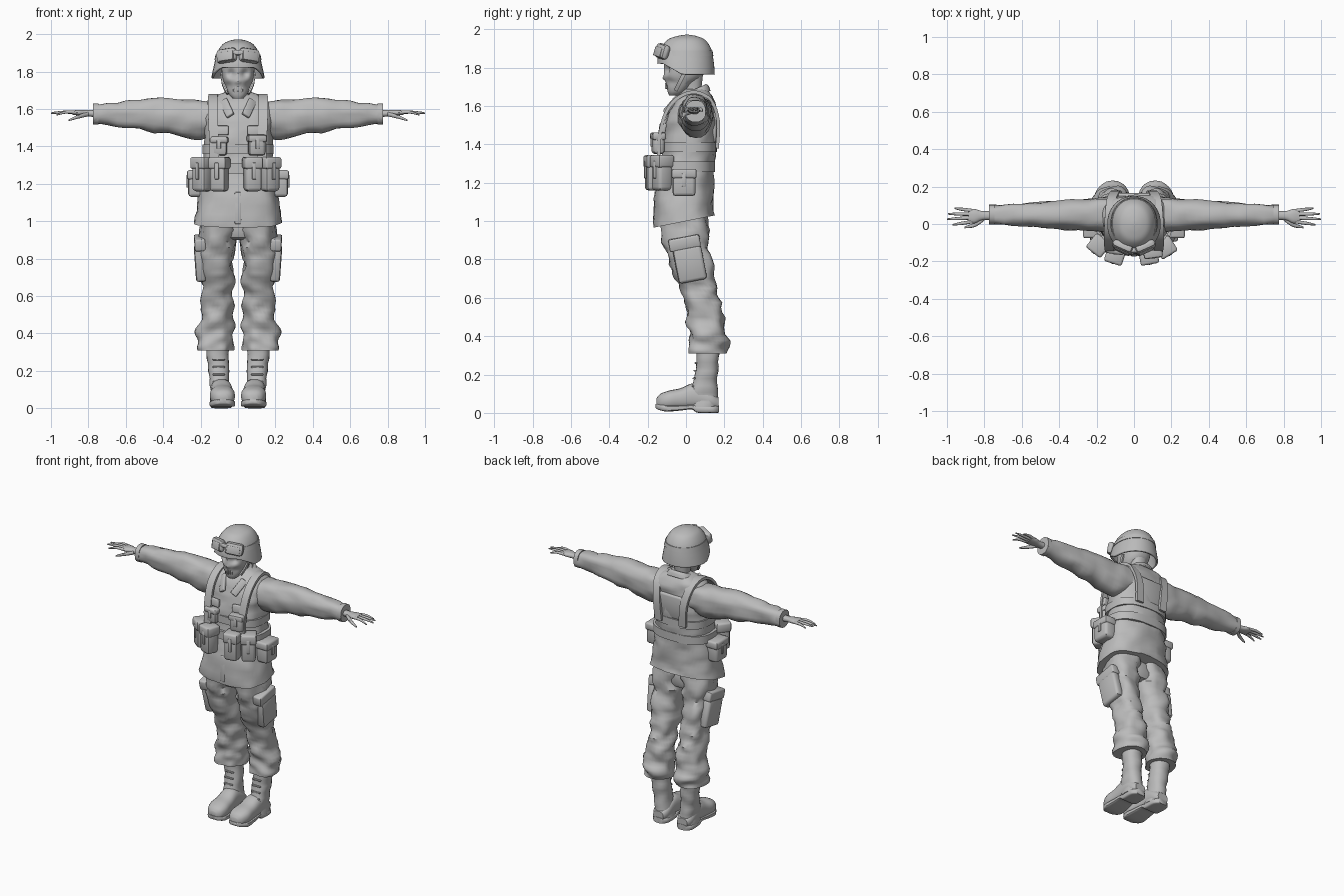
import bpy, bmesh, math
from math import sin, cos, pi, radians
from mathutils import Vector, Matrix, noise

if "Cube" in bpy.data.objects:
    bpy.data.objects.remove(bpy.data.objects["Cube"], do_unlink=True)

grey = bpy.data.materials.new("plain_grey")
grey.use_nodes = True
grey.diffuse_color = (.5, .5, .5, 1)
grey.node_tree.nodes["Principled BSDF"].inputs["Base Color"].default_value = (.5, .5, .5, 1)

SIDES = (("left", 1), ("right", -1))
ORDER = {"x": lambda t, a, b: (t, a, b), "y": lambda t, a, b: (a, t, b), "z": lambda t, a, b: (a, b, t)}


def finish(name, bm, side=1, angle=45):
    """Turn a bmesh into a shaded object, mirrored when side is negative."""
    for vert in bm.verts:
        vert.co.x *= side
    bmesh.ops.recalc_face_normals(bm, faces=bm.faces)
    mesh = bpy.data.meshes.new(name)
    bm.to_mesh(mesh)
    bm.free()
    mesh.materials.append(grey)
    obj = bpy.data.objects.new(name, mesh)
    bpy.context.collection.objects.link(obj)
    bpy.ops.object.select_all(action="DESELECT")
    obj.select_set(True)
    bpy.context.view_layer.objects.active = obj
    bpy.ops.object.shade_smooth_by_angle(angle=radians(angle))
    return obj


def smooth_rings(rings, steps):
    """Catmull-Rom interpolation between the key cross-sections."""
    keys = [Vector(r) for r in rings]
    result = []
    for i in range(len(keys) - 1):
        before, start, end = keys[max(i - 1, 0)], keys[i], keys[i + 1]
        after = keys[min(i + 2, len(keys) - 1)]
        for k in range(steps):
            t = k / steps
            result.append(start + (end - before) * (t / 2)
                          + (before * 2 - start * 5 + end * 4 - after) * (t * t / 2)
                          + (start * 3 - before - end * 3 + after) * (t ** 3 / 2))
    return result + [keys[-1]]


def signed_power(value, power):
    return math.copysign(abs(value) ** power, value)


def loft(name, axis, rings, side=1, count=28, square=2.3, steps=4, folds=0, caps=(True, True), shape=None):
    """Skin over rings of (position, centre a, centre b, radius a, radius b)."""
    bm = bmesh.new()
    loops = []
    for t, a, b, ra, rb in smooth_rings(rings, steps):
        loop = []
        for k in range(count):
            u = signed_power(cos(2 * pi * k / count), 2 / square)
            v = signed_power(sin(2 * pi * k / count), 2 / square)
            co = Vector(ORDER[axis](t, a + ra * u, b + rb * v))
            if folds:
                out = Vector(ORDER[axis](0, u, v)).normalized()
                co += out * folds * noise.noise(Vector((co.x * 12, co.y * 12, co.z * 19)))
            loop.append(bm.verts.new(shape(co) if shape else co))
        loops.append(loop)
    for low, high in zip(loops, loops[1:]):
        for k in range(count):
            n = (k + 1) % count
            bm.faces.new((low[k], low[n], high[n], high[k]))
    for use, loop in zip(caps, (loops[0], loops[-1])):
        if use:
            bm.faces.new(loop)
    return finish(name, bm, side)


def block(name, centre, size, turn=(0, 0, 0), side=1, bevel=.012, taper=1):
    """Rounded box; taper narrows its top."""
    bm = bmesh.new()
    bmesh.ops.create_cube(bm, size=1)
    for vert in bm.verts:
        if vert.co.z > 0:
            vert.co.x *= taper
            vert.co.y *= taper
        vert.co = Vector(c * s for c, s in zip(vert.co, size))
    bmesh.ops.bevel(bm, geom=bm.edges[:], offset=bevel, segments=2, profile=.5, affect="EDGES")
    spin = Matrix.Rotation(radians(turn[2]), 4, "Z") @ Matrix.Rotation(radians(turn[1]), 4, "Y") @ Matrix.Rotation(radians(turn[0]), 4, "X")
    bm.transform(Matrix.Translation(centre) @ spin)
    return finish(name, bm, side)


def ribbon(name, points, width, thick, side=1):
    """Flat strap following a path in the y-z plane at a varying x."""
    bm = bmesh.new()
    path = smooth_rings(points, 4)
    loops = []
    for i, p in enumerate(path):
        along = path[min(i + 1, len(path) - 1)] - path[max(i - 1, 0)]
        out = Vector((1, 0, 0)).cross(along).normalized() * thick / 2
        across = Vector((width / 2, 0, 0))
        loops.append([bm.verts.new(q) for q in (p + across + out, p - across + out, p - across - out, p + across - out)])
    for low, high in zip(loops, loops[1:]):
        for k in range(4):
            n = (k + 1) % 4
            bm.faces.new((low[k], low[n], high[n], high[k]))
    bm.faces.new(loops[0])
    bm.faces.new(loops[-1])
    finish(name, bm, side)


def pouch(name, centre, size, turn=(0, 0, 0), side=1):
    """Pouch body with a closing flap and a fastening tab."""
    block(name, centre, size, turn, side, bevel=.018)
    up = Vector((0, 0, size[2] * .34))
    block(name + "_flap", Vector(centre) + up, (size[0] + .012, size[1] + .012, size[2] * .36), turn, side)
    front = Matrix.Rotation(radians(turn[2]), 3, "Z") @ Vector((0, -size[1] / 2, 0))
    block(name + "_tab", Vector(centre) + front + up * .3, (.022, .016, size[2] * .5), turn, side, .004)


# Jacket: the hem dips at the front
def hem_drop(co):
    if co.z < 1.1:
        co.z += co.y * .2 * (1.1 - co.z) / .1
    return co


loft("jacket", "z", [(1, 0, -.012, .236, .157), (1.12, 0, -.012, .215, .152), (1.25, 0, .005, .195, .138),
     (1.36, 0, .014, .183, .138), (1.48, 0, .02, .18, .136), (1.57, 0, .032, .19, .124), (1.635, 0, .046, .172, .1),
     (1.672, 0, .05, .115, .075), (1.69, 0, .055, .07, .055)], count=40, square=2.6, folds=.014, shape=hem_drop)
block("jacket_placket", (0, -.156, 1.07), (.035, .025, .17), (-3, 0, 0), bevel=.005)
loft("belt", "z", [(z, 0, .005, .205, .147) for z in (1.255, 1.31)], count=40, square=2.6, steps=1)
loft("vest_band", "z", [(z, 0, .014, .191, .147) for z in (1.36, 1.41)], count=40, square=2.6, steps=1)
block("vest_back_panel", (0, .146, 1.49), (.2, .03, .16), (-3, 0, 0))

# Collar: an open band, high at the nape
def collar_tilt(co):
    co.z += (co.y - .05) * .45
    return co


collar = loft("collar", "z", [(1.645, 0, .04, .105, .088), (1.675, 0, .04, .085, .078), (1.69, 0, .035, .072, .07)],
              caps=(False, False), shape=collar_tilt)
collar.modifiers.new("cloth", "SOLIDIFY").thickness = .012
for word, s in SIDES:
    block(word + "_lapel", (.06, -.075, 1.605), (.045, .02, .115), (-32, 32, 12), s, .006)
    ribbon(word + "_shoulder_strap", [(.125, -.142, 1.31), (.13, -.136, 1.45), (.135, -.1, 1.575), (.135, -.035, 1.648),
           (.13, .05, 1.672), (.12, .13, 1.63), (.1, .168, 1.52), (.09, .162, 1.38)], .05, .018, s)
    block(word + "_chest_flap", (.1, -.122, 1.485), (.1, .022, .05), (-8, 0, 10), s, .006)
    pouch(word + "_hip_pouch", (.222, -.01, 1.2), (.12, .09, .14), (0, 0, 90), s)

# Equipment pouches hang slightly unevenly around the waist
for name, x, y, turn in (("outer_right", -.19, -.115, -38), ("inner_right", -.1, -.165, -18),
                         ("inner_left", .078, -.168, 10), ("outer_left", .168, -.125, 32)):
    pouch(name + "_pouch", (x, y, 1.25), (.088, .085, .18), (0, 0, turn))
pouch("left_chest_pouch", (.1, -.146, 1.405), (.09, .062, .11), (0, 0, 8))
pouch("right_chest_pouch", (-.1, -.135, 1.4), (.085, .04, .1), (0, 0, -8))

# Sleeves and hands
for word, s in SIDES:
    loft(word + "_sleeve", "x", [(.12, .05, 1.555, .09, .085), (.2, .05, 1.547, .09, .102), (.3, .05, 1.552, .082, .1),
         (.45, .05, 1.567, .074, .088), (.6, .05, 1.573, .062, .07), (.77, .05, 1.573, .05, .053)], s, 24, folds=.014)
    loft(word + "_cuff", "x", [(x, .05, 1.573, .053, .057) for x in (.745, .775)], s, 24, steps=1)
    loft(word + "_palm", "x", [(.74, .045, 1.575, .024, .02), (.81, .045, 1.577, .024, .017),
         (.85, .042, 1.58, .038, .016), (.885, .042, 1.58, .036, .011)], s, 14)
    for finger, root, tip, reach, z in (("index", .012, -.004, .97, 1.568), ("middle", .033, .026, 1, 1.577),
                                        ("ring", .053, .054, .995, 1.58), ("little", .072, .084, .96, 1.572)):
        loft(f"{word}_{finger}_finger", "x", [(.865, root, 1.581, .009, .009), ((.87 + reach) / 2, (root + tip) / 2, 1.583, .009, .008),
             (reach, tip, z, .004, .004)], s, 10)
    loft(word + "_thumb", "x", [(.8, .03, 1.572, .012, .012), (.85, -.004, 1.56, .012, .011), (.905, -.018, 1.54, .005, .005)], s, 10)

# Trousers, cargo pockets and boots
for word, s in SIDES:
    loft(word + "_trouser_leg", "z", [(1.04, .1, -.005, .1, .12), (.92, .111, .002, .098, .12), (.8, .113, .02, .092, .115),
         (.7, .112, .04, .087, .1), (.6, .11, .08, .083, .092), (.5, .11, .1, .085, .094), (.41, .114, .112, .1, .095),
         (.35, .117, .113, .098, .1), (.31, .115, .108, .088, .099)], s, folds=.026)
    block(word + "_cargo_pocket", (.203, .02, .775), (.055, .15, .18), (11, 4, 0), s, .016)
    block(word + "_cargo_flap", (.203, -.008, .885), (.062, .165, .065), (11, 4, 0), s, .01)
    loft(word + "_boot_shaft", "z", [(.33, .11, .112, .06, .062), (.24, .108, .11, .057, .058), (.16, .1, .1, .052, .064),
         (.09, .092, .09, .055, .077), (.03, .09, .09, .056, .079)], s, 20, folds=.008)
    loft(word + "_boot_foot", "y", [(.17, .09, .05, .038, .03), (.13, .09, .065, .055, .045), (.05, .089, .088, .057, .068),
         (-.03, .085, .073, .062, .055), (-.09, .083, .066, .067, .05), (-.135, .08, .058, .052, .04),
         (-.155, .08, .05, .025, .024)], s, 20, 2.5)
    loft(word + "_boot_sole", "y", [(.173, .09, .02, .03, .019), (.14, .09, .018, .056, .018), (.06, .089, .02, .056, .019),
         (.03, .088, .03, .056, .012), (-.03, .085, .026, .063, .014), (-.1, .083, .024, .068, .017),
         (-.145, .08, .032, .045, .015), (-.158, .08, .036, .02, .01)], s, 20, 5)
    for i in range(4):
        block(f"{word}_lace_{i}", (.103, .052 - i * .005, .26 - i * .04), (.065, .014, .009), (0, 0, 0), s, .003)
block("trouser_seat", (0, 0, .97), (.17, .18, .14), bevel=.04)

# Head: a bony mask with sunken eyes, nose hollow and cheeks
def carve_face(co):
    if co.y < 0:
        for x, z, reach, depth in ((.037, 1.79, .03, .03), (-.037, 1.79, .03, .03), (0, 1.745, .014, -.01),
                                   (.055, 1.725, .03, .012), (-.055, 1.725, .03, .012)):
            co.y += depth * math.exp(-((co.x - x) ** 2 + (co.z - z) ** 2) / reach ** 2 * 2)
    return co


loft("face", "z", [(1.655, 0, -.062, .026, .025), (1.675, 0, -.05, .046, .046), (1.72, 0, -.03, .066, .075),
     (1.755, 0, -.015, .08, .1), (1.8, 0, -.005, .087, .113), (1.86, 0, .005, .09, .115)], count=48, steps=5, shape=carve_face)
loft("neck", "z", [(1.6, 0, .03, .05, .055), (1.68, 0, .035, .046, .046), (1.77, 0, .03, .058, .06)], count=18)
for i in range(5):
    block(f"tooth_ridge_{i}", (.011 * (i - 2), -.1 + abs(i - 2) * .005, 1.705), (.007, .02, .03), bevel=.003)

# Helmet: flared shell, rim raised over the brow
def raise_brow(co):
    front = min(max((-co.y - .02) / .1, 0), 1)
    co.z += front * .055 * (1.97 - co.z) / .2
    return co


helmet = loft("helmet", "z", [(1.765, 0, 0, .143, .15), (1.8, 0, 0, .136, .148), (1.85, 0, .002, .125, .14),
              (1.9, 0, .005, .112, .126), (1.945, 0, .005, .083, .095), (1.965, 0, .005, .045, .05),
              (1.972, 0, .005, .01, .01)], count=40, square=2.1, caps=(False, True), shape=raise_brow)
helmet.modifiers.new("shell", "SOLIDIFY").thickness = .012
loft("goggle_strap", "z", [(1.862, 0, .002, .126, .141), (1.89, 0, .004, .12, .134)], count=40, steps=1, square=2.1)
block("goggle_bridge", (0, -.142, 1.9), (.06, .03, .03), (-15, 0, 0))
for word, s in SIDES:
    block(word + "_goggle_frame", (.06, -.124, 1.885), (.115, .045, .078), (-14, 8, 24), s, .02)
    block(word + "_goggle_lens", (.064, -.145, 1.883), (.085, .012, .05), (-14, 8, 24), s, .005)
    ribbon(word + "_chin_strap", [(.088, .0, 1.79), (.08, -.03, 1.73), (.056, -.055, 1.68)], .01, .02, s)
